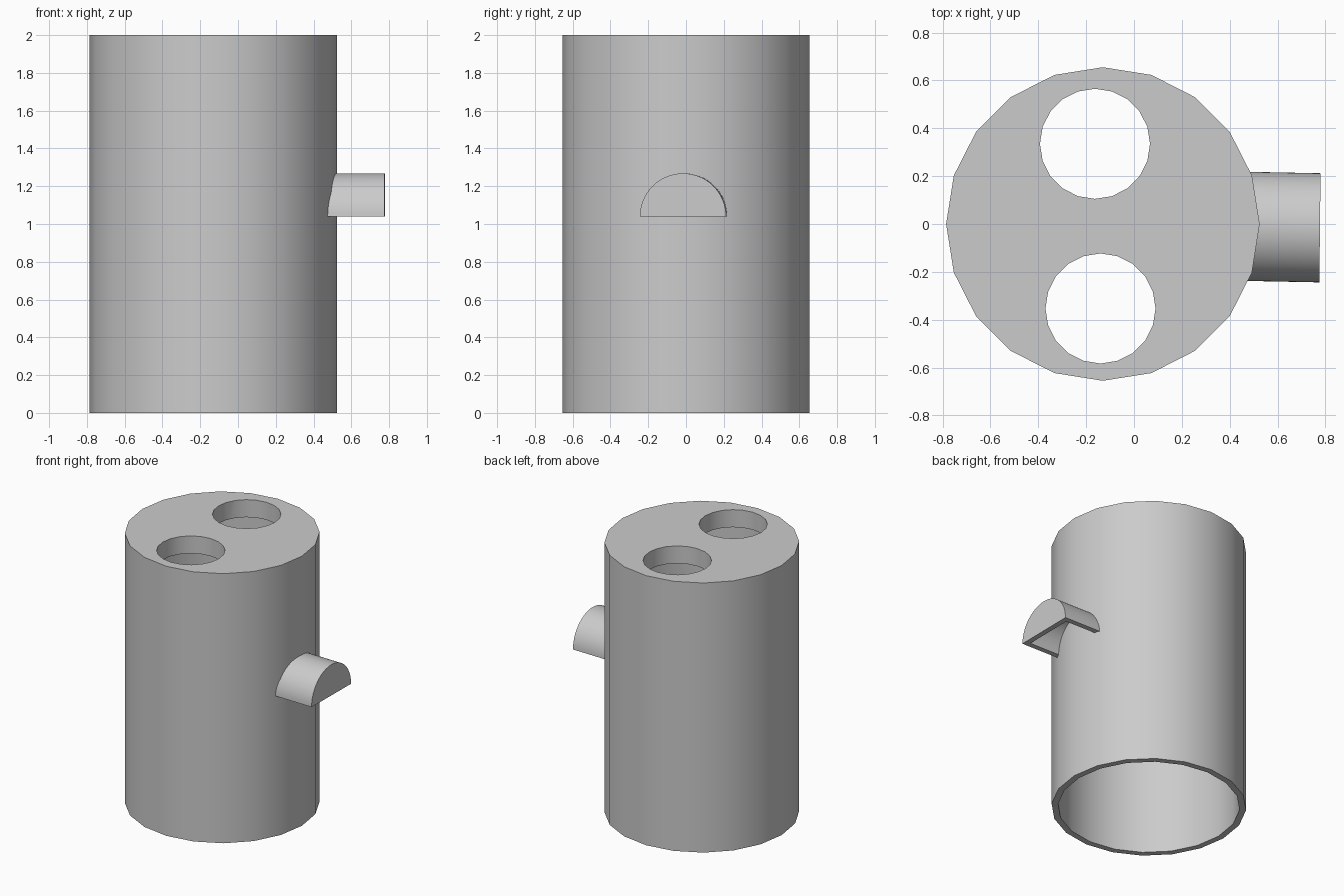
import bpy, bmesh, math
from mathutils import Matrix

cube = bpy.data.objects.get("Cube")
if cube:
    bpy.data.objects.remove(cube, do_unlink=True)

grey = bpy.data.materials.new("plain_grey")
grey.use_nodes = True
colour = (0.6, 0.6, 0.6, 1)
grey.diffuse_color = colour
grey.node_tree.nodes["Principled BSDF"].inputs["Base Color"].default_value = colour

CENTRE_X, RADIUS, WALL, SIDES = -0.13, 0.655, 0.044, 20


def finish(name, bm):
    """Turn a bmesh into a linked object with the grey material."""
    bmesh.ops.recalc_face_normals(bm, faces=bm.faces)
    mesh = bpy.data.meshes.new(name)
    bm.to_mesh(mesh)
    bm.free()
    mesh.materials.append(grey)
    obj = bpy.data.objects.new(name, mesh)
    bpy.context.collection.objects.link(obj)
    return obj


def cylinder(name, x, y, r, z0, z1):
    bm = bmesh.new()
    bmesh.ops.create_cone(bm, cap_ends=True, segments=SIDES, radius1=r, radius2=r,
                          depth=z1 - z0,
                          matrix=Matrix.Translation((x, y, (z0 + z1) / 2))
                          @ Matrix.Rotation(math.pi / 2, 4, "Z"))
    return finish(name, bm)


def activate(obj):
    bpy.ops.object.select_all(action="DESELECT")
    obj.select_set(True)
    bpy.context.view_layer.objects.active = obj


def cut(obj, cutter):
    cutter.hide_render = True
    activate(obj)
    mod = obj.modifiers.new("cut", "BOOLEAN")
    mod.operation, mod.solver, mod.object = "DIFFERENCE", "EXACT", cutter
    bpy.ops.object.modifier_apply(modifier=mod.name)
    bpy.data.objects.remove(cutter, do_unlink=True)


def smooth(obj):
    activate(obj)
    bpy.ops.object.shade_smooth_by_angle(angle=math.radians(30))


# Hollow body, open below, with a thick top pierced by two round holes
body = cylinder("body", CENTRE_X, 0, RADIUS, 0, 2)
cut(body, cylinder("cavity_cutter", CENTRE_X, 0, RADIUS - WALL, -0.1, 1.87))
for hx, hy in ((-0.163, 0.335), (-0.14, -0.353)):
    cut(body, cylinder("hole_cutter", hx, hy, 0.23, 1.7, 2.1))
smooth(body)


# Half-round hood on the side: closed outer end, open underneath
def wall_x(y):
    """Outer body surface at y, set slightly into the wall."""
    step = 2 * math.pi / SIDES
    k = int(math.asin(min(abs(y) / RADIUS, 1)) / step)
    a, b = k * step, (k + 1) * step
    t = (abs(y) / RADIUS - math.sin(a)) / (math.sin(b) - math.sin(a))
    return CENTRE_X + RADIUS * (math.cos(a) * (1 - t) + math.cos(b) * t) - 0.012


def arc(bm, r, end_x):
    """Rows of vertices along a half circle at the body and at the outer end."""
    rows = ([], [])
    n = 32
    for i in range(n + 1):
        a = math.pi * i / n
        y, z = r * math.cos(a), 1.04 + r * math.sin(a)
        for row, x in zip(rows, (wall_x(y - 0.01), end_x + 0.011 * y)):
            row.append(bm.verts.new((x, y - 0.01 - 0.02 * (x - 0.48), z)))
    return rows


bm = bmesh.new()
outer_in, outer_end = arc(bm, 0.228, 0.777)
inner_in, inner_end = arc(bm, 0.19, 0.739)
for p, q in ((outer_in, outer_end), (inner_end, inner_in), (inner_in, outer_in)):
    for i in range(len(p) - 1):
        bm.faces.new((p[i], p[i + 1], q[i + 1], q[i]))
bm.faces.new(outer_end)
bm.faces.new(inner_end)
for i in (0, -1):
    bm.faces.new((outer_in[i], outer_end[i], inner_end[i], inner_in[i]))
bm.faces.new((outer_end[0], outer_end[-1], inner_end[-1], inner_end[0]))
hood = finish("side_hood", bm)
smooth(hood)
